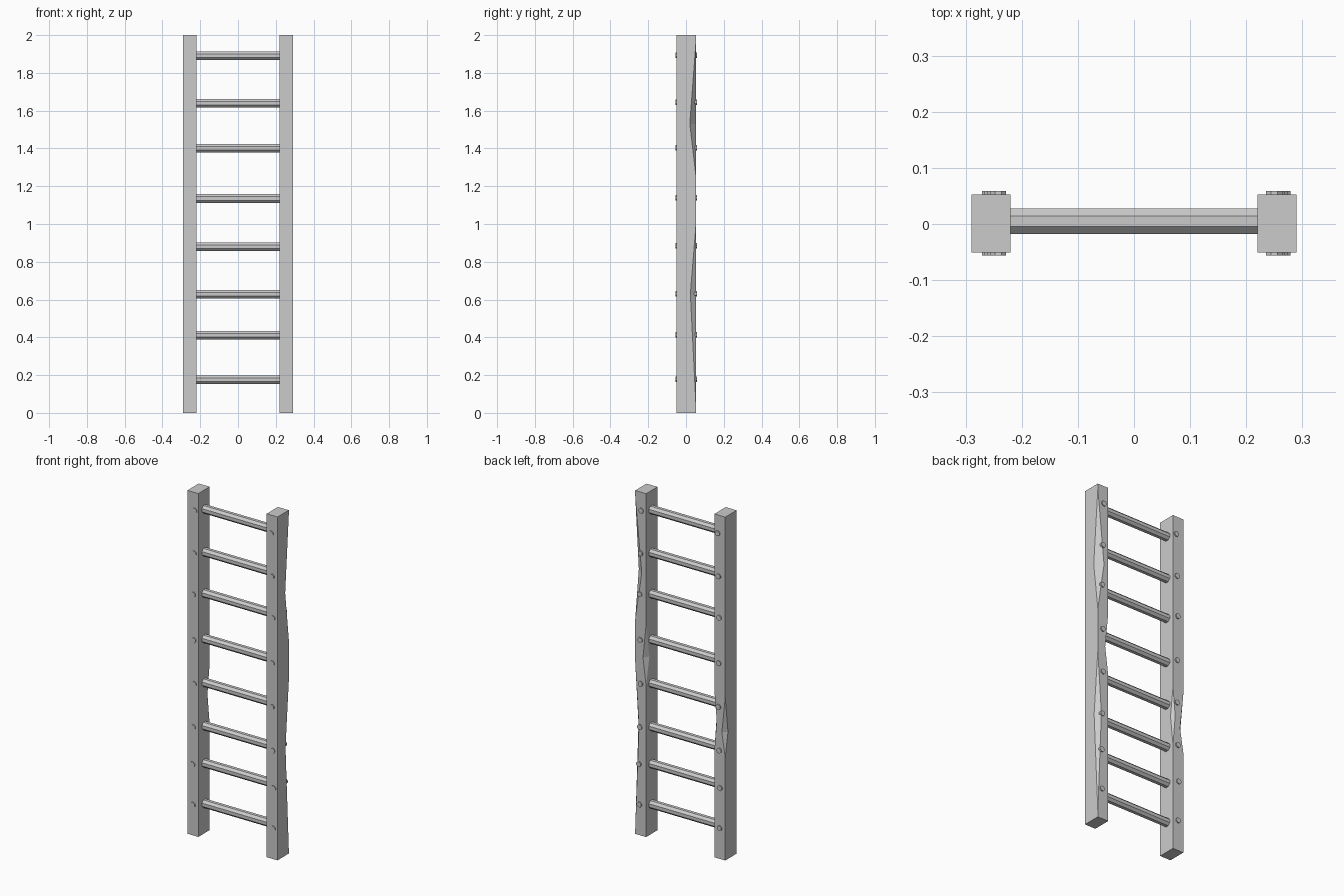
import bpy, bmesh
from math import radians, pi
from mathutils import Matrix

if "Cube" in bpy.data.objects:
    bpy.data.objects.remove(bpy.data.objects["Cube"])

Y0, Y1, HEIGHT = -0.051, 0.053, 2.0
RUNG_Z = [0.175, 0.41, 0.627, 0.88, 1.135, 1.40, 1.64, 1.89]


def finish(bm, name):
    bmesh.ops.recalc_face_normals(bm, faces=bm.faces)
    mesh = bpy.data.meshes.new(name)
    bm.to_mesh(mesh)
    bm.free()
    obj = bpy.data.objects.new(name, mesh)
    bpy.context.collection.objects.link(obj)
    return obj


def cylinder(name, radius, length, centre, axis, sides=8):
    bm = bmesh.new()
    spin = Matrix.Rotation(pi / sides, 4, 'Z')
    turn = Matrix.Rotation(radians(90), 4, axis)
    bmesh.ops.create_cone(bm, cap_ends=True, segments=sides, radius1=radius,
                          radius2=radius, depth=length,
                          matrix=Matrix.Translation(centre) @ turn @ spin)
    return finish(bm, name)


def setback(chips, z):
    # size of the worn corner at height z
    for low, mid, high, dx, dy in chips:
        if low < z < high:
            t = (z - low) / (mid - low) if z <= mid else (high - z) / (high - mid)
            return dx * t, dy * t
    return 0, 0


def post(name, x0, x1, left_chips, right_chips):
    # square beam lofted through rings whose two back corners are chipped
    levels = {0, HEIGHT}
    for chip in left_chips + right_chips:
        levels.update(chip[:3])
    bm = bmesh.new()
    rings = []
    for z in sorted(levels):
        lx, ly = setback(left_chips, z)
        rx, ry = setback(right_chips, z)
        pts = [(x0, Y0), (x1, Y0), (x1, Y1 - ry), (x1 - rx, Y1),
               (x0 + lx, Y1), (x0, Y1 - ly)]
        rings.append([bm.verts.new((x, y, z)) for x, y in pts])
    for a, b in zip(rings, rings[1:]):
        for i in range(6):
            j = (i + 1) % 6
            bm.faces.new((a[i], a[j], b[j], b[i]))
    bm.faces.new(rings[0])
    bm.faces.new(rings[-1])
    bmesh.ops.remove_doubles(bm, verts=bm.verts, dist=1e-5)
    return finish(bm, name)


# side posts: chips are (low, deepest, high, depth in x, depth in y)
post("left_post", -0.29, -0.22,
     [(0.6, 0.74, 0.95, 0.022, 0.025)],
     [(0.62, 0.8, 0.97, 0.015, 0.02)])
post("right_post", 0.22, 0.29,
     [(0.88, 1.04, 1.24, 0.02, 0.03)],
     [(0.03, 0.63, 1.0, 0.024, 0.03), (1.25, 1.53, 1.97, 0.042, 0.033)])

# rungs and the pegs that pin them through each post
PEG_X = [0.262, 0.265, 0.26, 0.255, 0.257, 0.26, 0.255, 0.25]
for i, (z, x) in enumerate(zip(RUNG_Z, PEG_X), 1):
    cylinder(f"rung_{i}", 0.0245, 0.47, (0, 0.005, z), 'Y')
    cylinder(f"left_peg_{i}", 0.0155, 0.115, (0.008 - x, 0.0015, z + 0.004), 'X')
    cylinder(f"right_peg_{i}", 0.0155, 0.115, (x, 0.0015, z + 0.004), 'X')
